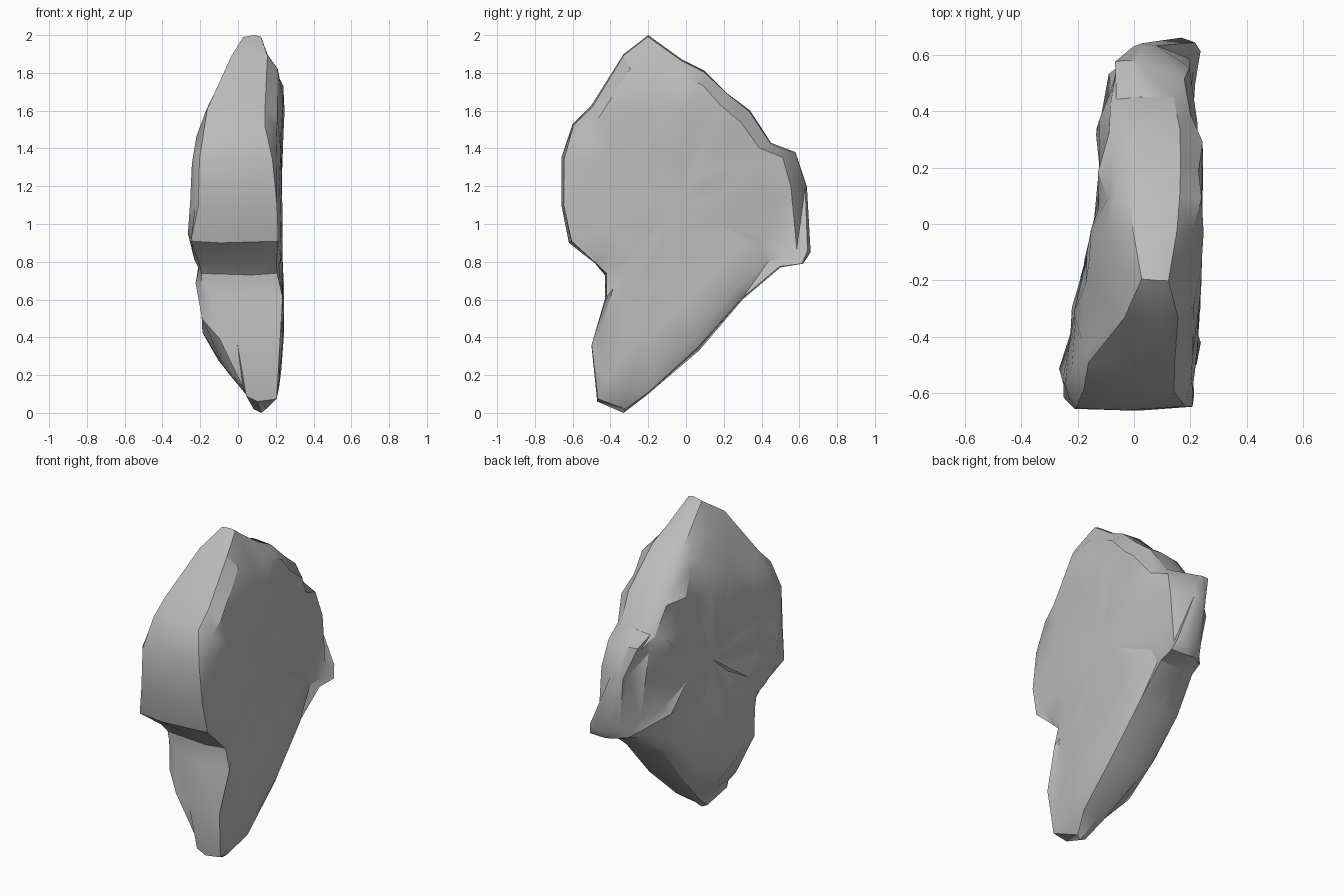
import bpy
import bmesh
import random

random.seed(4)

default_cube = bpy.data.objects.get("Cube")
if default_cube:
    bpy.data.objects.remove(default_cube)

# Rim of the slab in hundredths: depth y, height z, left edge x, right edge x
RIM = [
    (-20, 200, 3, 12), (-2, 187, -1, 15), (10, 181, -2, 16), (22, 169, -3, 16),
    (34, 160, -4, 16), (45, 143, -7, 14), (58, 138, -6, 2), (64, 120, -1, 8),
    (66, 85, 8, 22), (62, 79, 6, 23), (50, 77, 0, 21), (30, 60, -5, 21),
    (7, 33, -4, 21), (-20, 10, 5, 21), (-33, 0, 9, 15), (-47, 6, 5, 20),
    (-50, 35, 0, 22), (-43, 60, -14, 23), (-43, 73, -20, 21),
    (-48, 79, -21, 20), (-62, 90, -25, 22), (-66, 110, -21, 21),
    (-66, 135, -21, 18), (-60, 153, -18, 14), (-50, 163, -16, 15),
    (-33, 190, -4, 15),
]
CENTRE_Y, CENTRE_Z = -0.05, 1.1


def interpolate(stations, value):
    """Piecewise linear lookup; stations are in hundredths."""
    value *= 100
    if value <= stations[0][0]:
        return stations[0][1] / 100
    for (a, low), (b, high) in zip(stations, stations[1:]):
        if value <= b:
            return (low + (high - low) * (value - a) / (b - a)) / 100
    return stations[-1][1] / 100


def left_depth(y, z):
    """Bulging left face, thick at the front and thin at the back."""
    by_height = interpolate([(0, 9), (20, -6), (40, -17), (60, -22), (90, -25),
                             (130, -27), (140, -23), (155, -18), (168, -16),
                             (176, -10), (190, -5), (200, 3)], z)
    by_length = interpolate([(-66, -22), (-60, -27), (-33, -21), (-8, -16),
                             (5, -12), (35, -12), (55, -7), (66, 4)], y)
    return max(by_height, by_length)


def right_depth(y, z):
    """Nearly flat right face with a shallow step towards the back."""
    by_height = interpolate([(0, 14), (8, 21), (47, 24), (130, 23),
                             (172, 25), (188, 18), (200, 13)], z)
    by_length = interpolate([(-66, 21), (-30, 23), (5, 25), (34, 24),
                             (38, 20), (66, 20)], y)
    return min(by_height, by_length)


def inset_point(rim_point, scale):
    y, z = rim_point[0] / 100, rim_point[1] / 100
    return (CENTRE_Y + (y - CENTRE_Y) * scale,
            CENTRE_Z + (z - CENTRE_Z) * scale)


def face_ring(bm, scale, blend, depth, edge, rough):
    """Ring on a broad face, blended from the rim edge to the face depth."""
    ring = []
    for point in RIM:
        y, z = inset_point(point, scale)
        x = point[edge] / 100 * (1 - blend) + depth(y, z) * blend
        ring.append(bm.verts.new((x + random.uniform(-rough, rough),
                                  y + random.uniform(-rough, rough),
                                  z + random.uniform(-rough, rough))))
    return ring


def middle_ring(bm):
    """Outermost ring along the narrow edge of the slab."""
    ring = []
    for point in RIM:
        y, z = inset_point(point, 1)
        share = random.uniform(0.3, 0.7)
        x = (point[2] * share + point[3] * (1 - share)) / 100
        ring.append(bm.verts.new((x, y, z)))
    return ring


def bridge(bm, first, second):
    count = len(first)
    for i in range(count):
        j = (i + 1) % count
        bm.faces.new((first[i], first[j], second[j], second[i]))


def cap(bm, ring, depth):
    tip = bm.verts.new((depth(CENTRE_Y, CENTRE_Z), CENTRE_Y, CENTRE_Z))
    for i, vert in enumerate(ring):
        bm.faces.new((vert, ring[(i + 1) % len(ring)], tip))


# Stone slab: rings run from the left face, round the edge, to the right face
bm = bmesh.new()
rings = [face_ring(bm, scale, blend, left_depth, 2, rough)
         for scale, blend, rough in [(0.3, 1, 0.008), (0.6, 1, 0.016),
                                     (0.82, 0.9, 0.018), (0.93, 0.55, 0.01),
                                     (0.98, 0, 0.008)]]
rings.append(middle_ring(bm))
rings += [face_ring(bm, scale, blend, right_depth, 3, rough)
          for scale, blend, rough in [(0.985, 0, 0.007), (0.89, 0.9, 0.01),
                                      (0.65, 1, 0.005), (0.3, 1, 0.003)]]
for first, second in zip(rings, rings[1:]):
    bridge(bm, first, second)
cap(bm, rings[0], left_depth)
cap(bm, rings[-1], right_depth)
bmesh.ops.triangulate(bm, faces=bm.faces[:])
bmesh.ops.recalc_face_normals(bm, faces=bm.faces[:])
mesh = bpy.data.meshes.new("rock_slab")
bm.to_mesh(mesh)
bm.free()

# Plain stone colour
stone = bpy.data.materials.new("stone_grey")
stone.use_nodes = True
colour = (0.5, 0.5, 0.5, 1)
stone.diffuse_color = colour
for node in stone.node_tree.nodes:
    if node.type == 'BSDF_PRINCIPLED':
        node.inputs["Base Color"].default_value = colour
mesh.materials.append(stone)

rock = bpy.data.objects.new("rock_slab", mesh)
bpy.context.collection.objects.link(rock)
bpy.ops.object.select_all(action='DESELECT')
rock.select_set(True)
bpy.context.view_layer.objects.active = rock
bpy.ops.object.shade_smooth_by_angle(angle=0.5)
